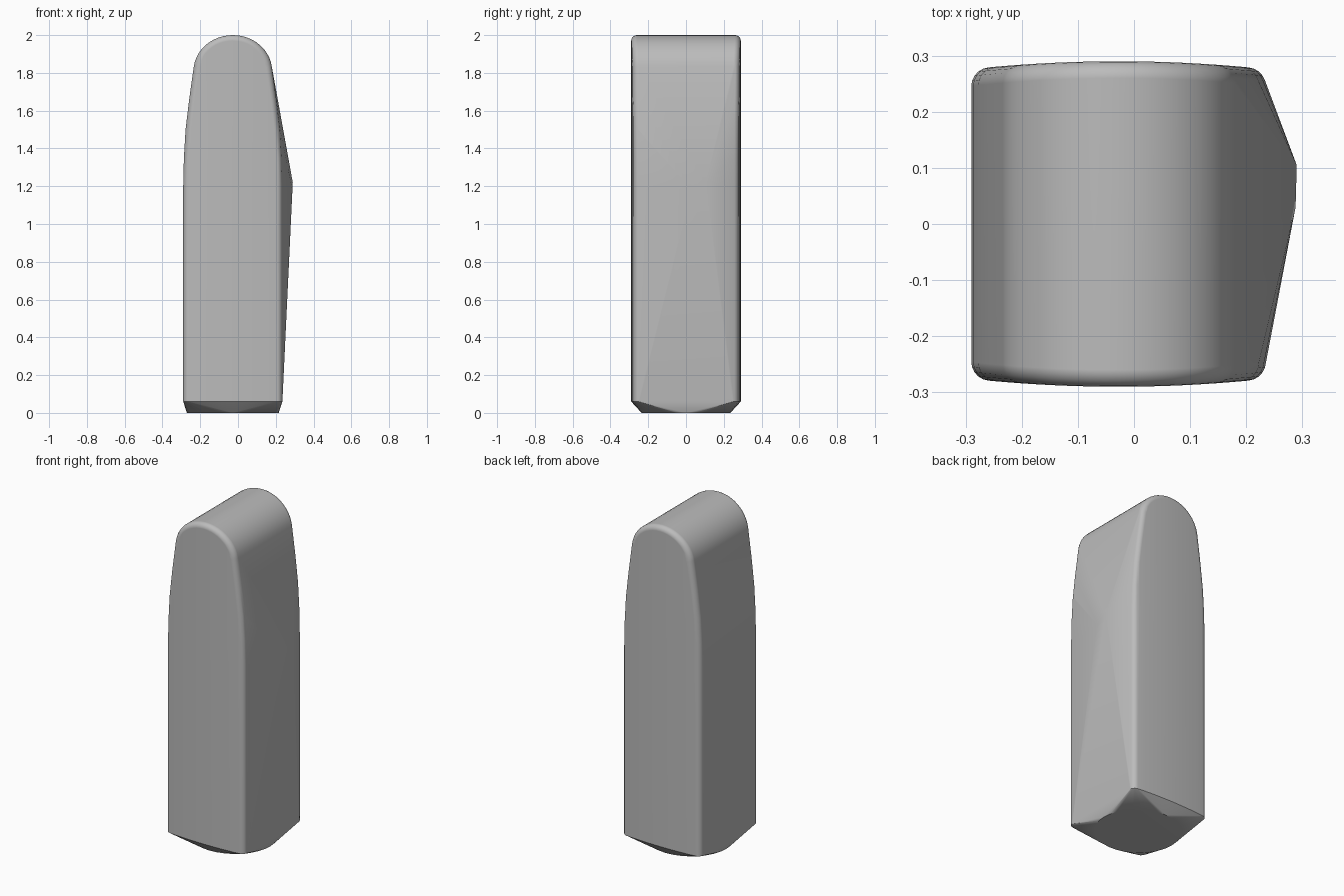
import bpy
import bmesh
from math import sin, cos, pi
from mathutils import Vector

if "Cube" in bpy.data.objects:
    bpy.data.objects.remove(bpy.data.objects["Cube"], do_unlink=True)

CENTRE = -0.0275   # middle of the arched block in x
HALF = 0.2625      # half width of the block
RIM = 0.06         # height of the bottom rim
ROUND = 0.03       # radius of the front and back edges


def stone_material():
    mat = bpy.data.materials.new("grey stone")
    mat.use_nodes = True
    colour = (0.5, 0.5, 0.5, 1)
    mat.diffuse_color = colour
    mat.node_tree.nodes["Principled BSDF"].inputs["Base Color"].default_value = colour
    return mat


def arch_outline(arch_steps=24):
    """Tapered sides with a rounded top, as half width and height."""
    side = [(HALF, RIM), (HALF, 1.2), (0.259, 1.35), (0.25, 1.5), (0.231, 1.66)]
    arch = [(0.208 * cos(pi * i / arch_steps), 1.81 + 0.19 * sin(pi * i / arch_steps))
            for i in range(arch_steps + 1)]
    return [Vector(p) for p in side + arch + [(-w, z) for w, z in reversed(side)]]


def inset(outline, distance):
    """Move the outline inwards, keeping its feet on the rim."""
    result = []
    for i, p in enumerate(outline):
        along = outline[min(i + 1, len(outline) - 1)] - outline[max(i - 1, 0)]
        inward = Vector((-along.y, along.x)).normalized()
        q = p + inward * distance
        q.y = max(q.y, RIM)
        result.append(q)
    return result


def bowed_depth(w):
    return 0.29 - 0.014 * (w / HALF) ** 2


# Arched block with bowed front and back and rounded edges
bm = bmesh.new()
outline = arch_outline()
STEPS = 5
for step in range(STEPS + 1):
    a = pi / 2 * step / STEPS
    for w, z in inset(outline, ROUND * (1 - cos(a))):
        y = bowed_depth(w) - ROUND * (1 - sin(a))
        for side in (-1, 1):
            bm.verts.new((CENTRE + w, side * y, z))

# Bow of the lower front and back rim
for i in range(-5, 6):
    w = (HALF - ROUND) * i / 6
    for side in (-1, 1):
        bm.verts.new((CENTRE + w, side * bowed_depth(w), RIM))

# Off-centre peak on the left side
bm.verts.new((0.288, 0.03, 1.18))
bm.verts.new((0.29, 0.105, 1.22))

# Round underside, joined to the square rim by chamfers
for i in range(32):
    a = 2 * pi * i / 32
    bm.verts.new((CENTRE + 0.243 * cos(a), 0.235 * sin(a), 0))

# Wrap the points in one closed skin
hull = bmesh.ops.convex_hull(bm, input=bm.verts[:])
loose = {g for g in hull["geom_interior"] + hull["geom_unused"]
         if isinstance(g, bmesh.types.BMVert)}
bmesh.ops.delete(bm, geom=list(loose), context="VERTS")
bmesh.ops.dissolve_limit(bm, angle_limit=0.004, verts=bm.verts[:], edges=bm.edges[:])
bmesh.ops.recalc_face_normals(bm, faces=bm.faces[:])

mesh = bpy.data.meshes.new("standing_stone")
bm.to_mesh(mesh)
bm.free()
mesh.materials.append(stone_material())
stone = bpy.data.objects.new("standing_stone", mesh)
bpy.context.collection.objects.link(stone)

# Smooth shading with crisp rim
bpy.ops.object.select_all(action="DESELECT")
stone.select_set(True)
bpy.context.view_layer.objects.active = stone
bpy.ops.object.shade_smooth_by_angle(angle=0.6)
weighted = stone.modifiers.new("even_shading", "WEIGHTED_NORMAL")
weighted.keep_sharp = True
